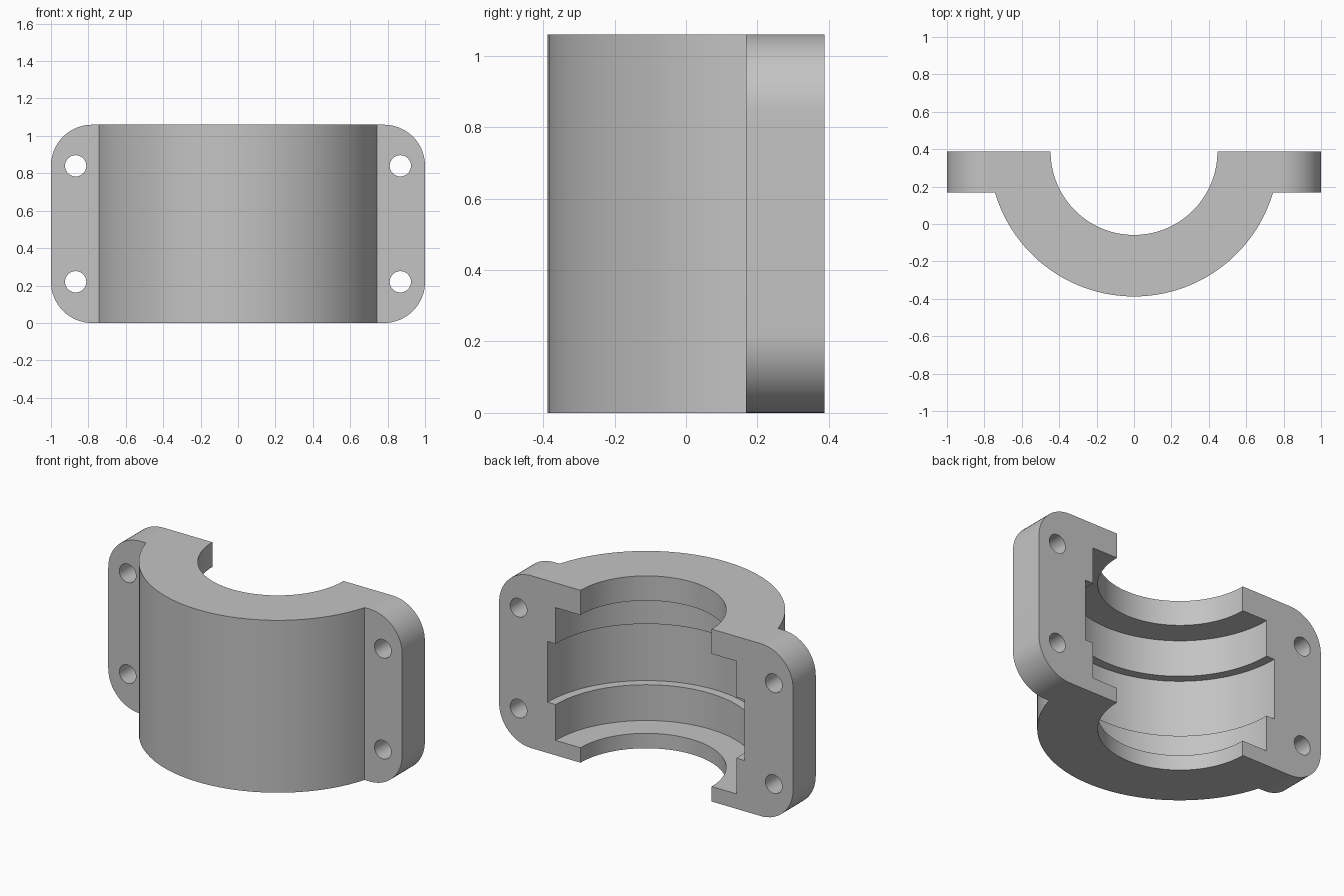
import bpy, bmesh, math
from mathutils import Matrix, Vector

cube = bpy.data.objects.get("Cube")
if cube:
    bpy.data.objects.remove(cube, do_unlink=True)

HEIGHT, BACK, OUTER = 1.06, 0.3875, 0.775
FLANGE_FRONT, CORNER = 0.1675, 0.22

grey = bpy.data.materials.new("cast grey")
grey.use_nodes = True
colour = (0.55, 0.55, 0.55, 1)
grey.diffuse_color = colour
grey.node_tree.nodes["Principled BSDF"].inputs["Base Color"].default_value = colour


def finish(name, bm):
    bmesh.ops.recalc_face_normals(bm, faces=bm.faces)
    mesh = bpy.data.meshes.new(name)
    bm.to_mesh(mesh)
    bm.free()
    mesh.materials.append(grey)
    obj = bpy.data.objects.new(name, mesh)
    bpy.context.collection.objects.link(obj)
    return obj


def box(name, low, high, corner=0):
    """Box between two corners, optionally rounding the edges along y."""
    low, high = Vector(low), Vector(high)
    bm = bmesh.new()
    bmesh.ops.create_cube(bm, size=1, matrix=Matrix.Translation((low + high) / 2)
                          @ Matrix.Diagonal((*(high - low), 1)))
    if corner:
        edges = [e for e in bm.edges
                 if abs(e.verts[0].co.y - e.verts[1].co.y) > 0.01]
        bmesh.ops.bevel(bm, geom=edges, offset=corner, segments=16,
                        profile=0.5, affect='EDGES')
    return finish(name, bm)


def lathe(name, profile, sides=128):
    """Solid of (radius, z) rings turned about the bore axis."""
    bm = bmesh.new()
    rings = []
    for r, z in profile:
        angles = [math.tau * (i + 0.5) / sides for i in range(sides)]
        rings.append([bm.verts.new((r * math.cos(a), BACK + r * math.sin(a), z))
                      for a in angles])
    for a, b in zip(rings, rings[1:]):
        for i in range(sides):
            j = (i + 1) % sides
            bm.faces.new((a[i], a[j], b[j], b[i]))
    bm.faces.new(rings[0])
    bm.faces.new(rings[-1])
    return finish(name, bm)


def combine(target, other, operation):
    mod = target.modifiers.new(operation.lower(), 'BOOLEAN')
    mod.object, mod.operation, mod.solver = other, operation, 'EXACT'
    bpy.context.view_layer.objects.active = target
    bpy.ops.object.modifier_apply(modifier=mod.name)
    bpy.data.objects.remove(other, do_unlink=True)


# Round shell joined to the rounded bolting flange
housing = lathe("bearing_housing_half", [(OUTER, 0), (OUTER, HEIGHT)])
flange = box("flange", (-1, FLANGE_FRONT, 0), (1, BACK + 0.2, HEIGHT), CORNER)
combine(housing, flange, 'UNION')

# Stepped bore: end lips, shoulders and the wide middle groove
LIP, SHOULDER, GROOVE = 0.446, 0.615, 0.67
bore = lathe("bore_cutter", [
    (LIP, -0.1), (LIP, 0.092), (SHOULDER, 0.092), (SHOULDER, 0.312),
    (GROOVE, 0.312), (GROOVE, 0.686), (SHOULDER, 0.686), (SHOULDER, 0.908),
    (LIP, 0.908), (LIP, HEIGHT + 0.1)])
combine(housing, bore, 'DIFFERENCE')

# Flat split face at the back
split = box("split_cutter", (-2, BACK, -1), (2, 2, 2))
combine(housing, split, 'DIFFERENCE')

# Four bolt holes
for x in (-0.868, 0.868):
    for z in (CORNER, HEIGHT - CORNER):
        bm = bmesh.new()
        bmesh.ops.create_cone(
            bm, cap_ends=True, segments=32, radius1=0.057, radius2=0.057, depth=2,
            matrix=Matrix.Translation((x, 0, z)) @ Matrix.Rotation(math.pi / 2, 4, 'X'))
        combine(housing, finish("bolt_hole_cutter", bm), 'DIFFERENCE')

bpy.ops.object.select_all(action='DESELECT')
housing.select_set(True)
bpy.context.view_layer.objects.active = housing
bpy.ops.object.shade_smooth_by_angle(angle=math.radians(30))
